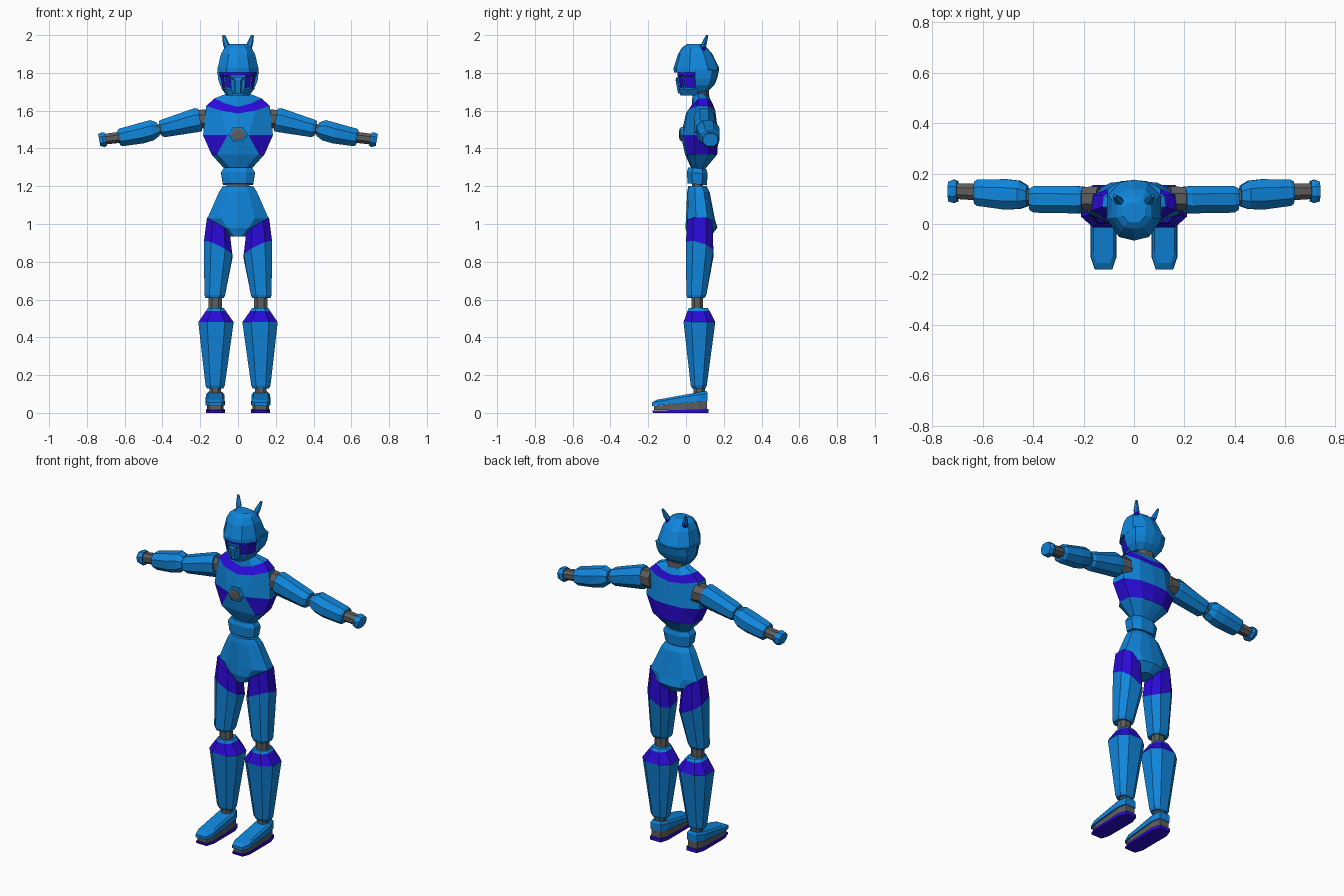
import bpy, bmesh, math
from mathutils import Vector


def material(name, rgb):
    m = bpy.data.materials.new(name)
    m.diffuse_color = (*rgb, 1)
    return m


MATS = [material("armour_blue", (0.005, 0.24, 0.72)),
        material("trim_violet", (0.023, 0.003, 0.68)),
        material("joint_grey", (0.11, 0.11, 0.11))]
BLUE, VIOLET, GREY = 0, 1, 2


def loft(name, rings, mat=BLUE, mirror=False, inset=None):
    """Skin a stack of rings; mat is an index or a rule(band, side)."""
    bm = bmesh.new()
    rows = [[bm.verts.new(p) for p in r] for r in rings]
    n = len(rows[0])
    pick = mat if callable(mat) else (lambda b, j: mat)
    framed = []
    for b in range(len(rows) - 1):
        for j in range(n):
            k = (j + 1) % n
            f = bm.faces.new((rows[b][j], rows[b][k], rows[b + 1][k], rows[b + 1][j]))
            f.material_index = pick(b, j)
            if inset and inset(b, j):
                framed.append(f)
    for row, b in ((rows[0], 0), (rows[-1], len(rows) - 2)):
        bm.faces.new(row).material_index = pick(b, -1)
    bmesh.ops.recalc_face_normals(bm, faces=bm.faces)
    if framed:
        res = bmesh.ops.inset_individual(bm, faces=framed, thickness=0.008, depth=-0.004)
        for f in res["faces"]:
            f.material_index = BLUE
    me = bpy.data.meshes.new(name)
    bm.to_mesh(me)
    bm.free()
    for m in MATS:
        me.materials.append(m)
    ob = bpy.data.objects.new(name, me)
    bpy.context.collection.objects.link(ob)
    if mirror:
        ob.modifiers.new("mirror", "MIRROR")
    return ob


def octagon(a0, a1, b0, b1, c):
    """Chamfered rectangle; c is the chamfer as a share of each side."""
    p, q = (a1 - a0) * c, (b1 - b0) * c
    return [(a0 + p, b0), (a1 - p, b0), (a1, b0 + q), (a1, b1 - q),
            (a1 - p, b1), (a0 + p, b1), (a0, b1 - q), (a0, b0 + q)]


def level(z, x0, x1, y0, y1, c=0.25, tx=0, ty=0):
    """Ring around z, tilted by tx along x and ty along y."""
    mx, my = (x0 + x1) / 2, (y0 + y1) / 2
    return [(x, y, z + tx * (x - mx) + ty * (y - my))
            for x, y in octagon(x0, x1, y0, y1, c)]


def upright(x, y0, y1, z0, z1, c=0.28):
    """Ring around the arm direction, leaning with the arm."""
    mz = (z0 + z1) / 2
    return [(x + 0.18 * (z - mz), y, z) for y, z in octagon(y0, y1, z0, z1, c)]


def body(z, hw, yf, yb, m=0.55, dip=0, side=0.35):
    """Ten-sided body ring whose front and back can dip to a V."""
    d = yb - yf
    half = [(0, yf, z + dip), (m * hw, yf + 0.06 * d, z + dip * 0.6),
            (hw, yf + side * d, z), (hw * 0.96, yf + 0.75 * d, z),
            (0.5 * hw, yb - 0.04 * d, z + dip * 0.4), (0, yb, z + dip * 0.6)]
    return half + [(-x, y, h) for x, y, h in half[4:0:-1]]


# Torso with violet collar and violet lower ribs
def torso_rule(b, j):
    return VIOLET if b == 1 or (b == 3 and j not in (0, 9)) else BLUE


loft("torso", [body(1.69, 0.06, 0.035, 0.115),
               body(1.665, 0.125, 0.03, 0.14, dip=-0.045),
               body(1.625, 0.168, 0.0, 0.155, dip=-0.04),
               body(1.47, 0.185, -0.027, 0.172, m=0.3),
               body(1.368, 0.14, -0.005, 0.165, m=0.8, side=0.3),
               body(1.29, 0.07, 0.03, 0.10)], torso_rule)


# Chest core: six-sided rim and lens
def hexagon(y, r):
    return [(r * math.cos(i * math.pi / 3), y, 1.475 + r * 0.85 * math.sin(i * math.pi / 3))
            for i in range(6)]


loft("chest_core_rim", [hexagon(0.0, 0.052), hexagon(-0.026, 0.052), hexagon(-0.03, 0.044)])
loft("chest_core", [hexagon(0.0, 0.04), hexagon(-0.034, 0.04), hexagon(-0.036, 0.025)], GREY)

# Neck, waist and spine joint
loft("neck", [level(1.63, -0.055, 0.055, 0.05, 0.125), level(1.76, -0.05, 0.05, 0.055, 0.12)], GREY)
loft("spine_joint", [level(1.17, -0.06, 0.06, 0.03, 0.09), level(1.32, -0.06, 0.06, 0.035, 0.09)], GREY)
loft("waist", [level(1.21, -0.08, 0.08, 0.008, 0.11, ty=-0.1),
               level(1.27, -0.09, 0.09, 0.005, 0.115, ty=-0.1),
               level(1.295, -0.075, 0.075, 0.012, 0.108, ty=-0.1)])

# Pelvis narrowing to the crotch
loft("pelvis", [body(1.2, 0.08, 0.012, 0.108), body(1.17, 0.1, 0.006, 0.125),
                body(1.03, 0.162, 0.0, 0.152), body(0.98, 0.125, -0.003, 0.166, m=0.45),
                body(0.935, 0.045, 0.01, 0.13)])

# Legs
loft("thigh", [level(1.0, 0.045, 0.164, 0.005, 0.14, tx=0.6),
               level(0.865, 0.03, 0.18, 0.0, 0.145, tx=0.48, ty=-0.3),
               level(0.625, 0.068, 0.178, 0.002, 0.108),
               level(0.608, 0.075, 0.172, 0.008, 0.098)],
     lambda b, j: VIOLET if b == 0 else BLUE, True)
loft("knee", [level(0.63, 0.085, 0.155, 0.03, 0.09), level(0.53, 0.085, 0.155, 0.03, 0.09)], GREY, True)
loft("shin", [level(0.555, 0.075, 0.16, 0.015, 0.115),
              level(0.54, 0.065, 0.17, 0.008, 0.125),
              level(0.48, 0.023, 0.21, -0.013, 0.155),
              level(0.145, 0.07, 0.172, 0.025, 0.11),
              level(0.13, 0.077, 0.165, 0.032, 0.102)],
     lambda b, j: VIOLET if b == 1 else BLUE, True)
loft("ankle", [level(0.15, 0.09, 0.15, 0.04, 0.10), level(0.07, 0.09, 0.15, 0.04, 0.10)], GREY, True)

# Feet: sole, wedge and upper
loft("sole", [level(0, 0.07, 0.17, -0.175, 0.12, 0.16),
              level(0.016, 0.07, 0.17, -0.178, 0.12, 0.16, ty=0.03)], VIOLET, True)
loft("foot_wedge", [level(0.014, 0.076, 0.164, -0.17, 0.112, 0.16),
                    level(0.05, 0.076, 0.164, -0.17, 0.112, 0.16, ty=0.1)], GREY, True)
loft("foot_upper", [level(0.05, 0.07, 0.172, -0.18, 0.115, 0.16, ty=0.09),
                    level(0.08, 0.072, 0.17, -0.18, 0.115, 0.16, ty=0.17),
                    level(0.093, 0.082, 0.16, -0.155, 0.108, 0.16, ty=0.18)], BLUE, True)

# Arms
loft("shoulder_joint", [upright(0.14, 0.05, 0.15, 1.5, 1.61), upright(0.225, 0.055, 0.145, 1.51, 1.6)],
     GREY, True)
loft("upper_arm", [upright(0.2, 0.045, 0.148, 1.492, 1.612), upright(0.22, 0.042, 0.15, 1.487, 1.613),
                   upright(0.395, 0.045, 0.15, 1.46, 1.553), upright(0.412, 0.055, 0.142, 1.467, 1.545)],
     BLUE, True)
loft("elbow", [upright(0.4, 0.075, 0.135, 1.475, 1.53), upright(0.44, 0.08, 0.14, 1.47, 1.525)], GREY, True)
loft("forearm", [upright(0.422, 0.07, 0.152, 1.467, 1.537), upright(0.455, 0.06, 0.172, 1.443, 1.55),
                 upright(0.51, 0.057, 0.178, 1.427, 1.535), upright(0.62, 0.072, 0.176, 1.412, 1.505),
                 upright(0.632, 0.08, 0.168, 1.418, 1.497)], BLUE, True)
loft("wrist", [upright(0.61, 0.093, 0.16, 1.432, 1.49), upright(0.715, 0.1, 0.162, 1.42, 1.475)], GREY, True)
loft("hand", [upright(0.7, 0.09, 0.17, 1.413, 1.483), upright(0.715, 0.084, 0.176, 1.408, 1.484),
              upright(0.735, 0.09, 0.168, 1.413, 1.477)], BLUE, True)

# Helmet dome with a pointed brow
loft("helmet_dome", [body(1.952, 0.045, 0.005, 0.085), body(1.935, 0.07, -0.02, 0.11),
                     body(1.9, 0.09, -0.042, 0.14), body(1.825, 0.108, -0.066, 0.176),
                     body(1.803, 0.11, -0.064, 0.172)])
loft("helmet_back", [body(1.815, 0.109, 0.035, 0.175, 0.8, side=0.1),
                     body(1.77, 0.106, 0.035, 0.165, 0.8, side=0.1),
                     body(1.735, 0.095, 0.04, 0.15, 0.8, side=0.1),
                     body(1.70, 0.07, 0.045, 0.115, 0.8, side=0.1)])


# Face: violet visor, blue mask, inset violet cheeks
def face_ring(z, w, d):
    half = [(0.04 * w, d), (0.078 * w, d + 0.025), (0.1 * w, d + 0.095)]
    return [(x, y, z) for x, y in half] + [(-x, y, z) for x, y in half[::-1]]


def cheek(b, j):
    return b == 1 and j in (0, 1, 3, 4)


loft("face", [face_ring(1.808, 1.0, -0.046), face_ring(1.785, 1.0, -0.044),
              face_ring(1.715, 0.86, -0.036), face_ring(1.68, 0.6, -0.03)],
     lambda b, j: VIOLET if (b == 0 and j >= 0) or cheek(b, j) else BLUE, inset=cheek)
loft("mask_ridge", [level(1.775, -0.045, 0.045, -0.053, 0.0, 0.2),
                    level(1.76, -0.02, 0.02, -0.055, 0.0, 0.2),
                    level(1.69, -0.022, 0.022, -0.042, 0.0, 0.2)])

# Antennae: violet socket, blue tip
path = [((0.05, 0.08, 1.90), 0.016), ((0.058, 0.092, 1.94), 0.016),
        ((0.064, 0.096, 1.955), 0.016), ((0.077, 0.112, 2.0), 0.007)]
loft("antenna", [[Vector(c) + Vector((r * math.cos(a), r * math.sin(a), -0.25 * r * math.cos(a)))
                  for a in (i * math.pi / 3 for i in range(6))] for c, r in path],
     lambda b, j: VIOLET if b == 0 else BLUE, True)
